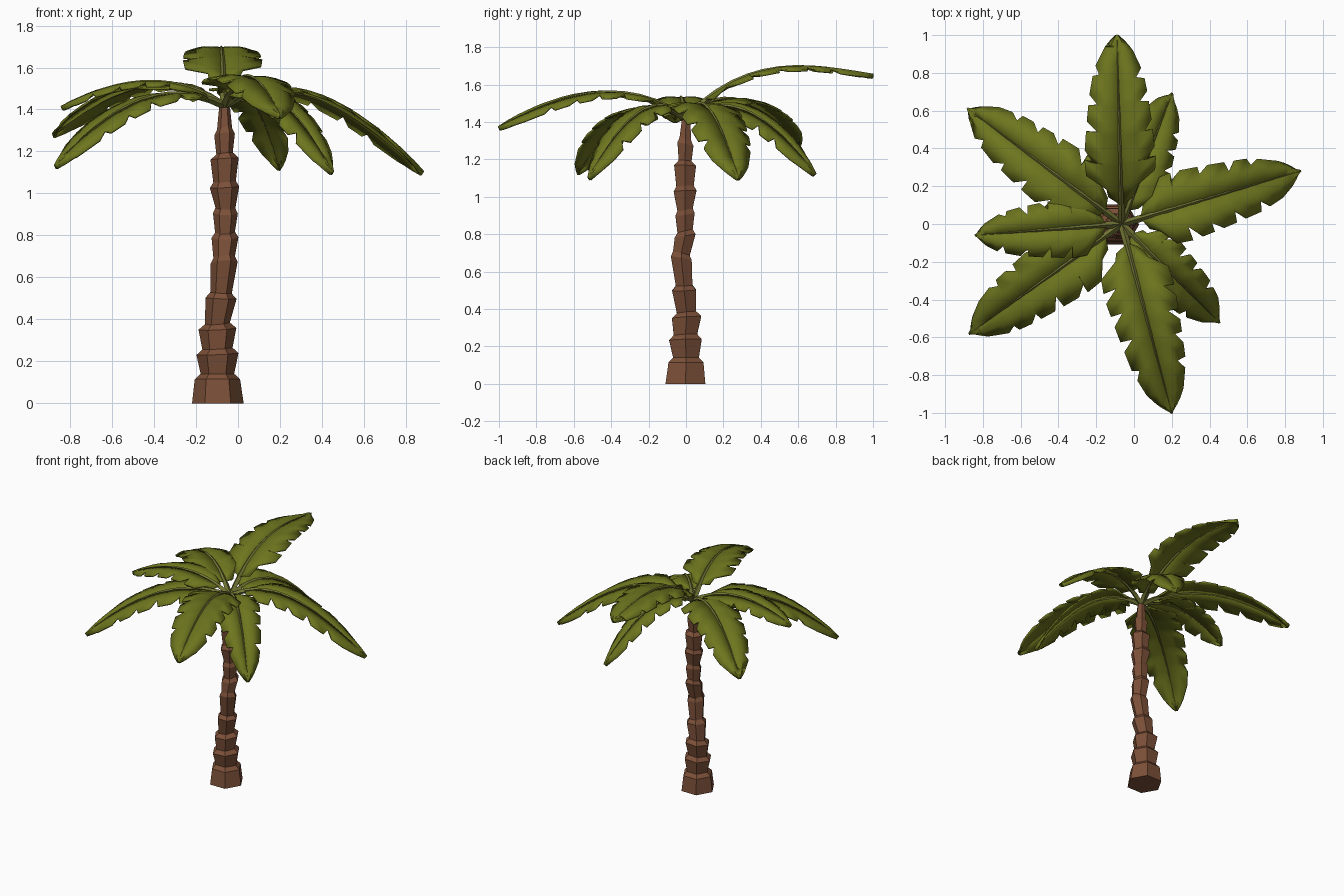
import bpy, bmesh, math, random
from mathutils import Vector

if "Cube" in bpy.data.objects:
    bpy.data.objects.remove(bpy.data.objects["Cube"])

random.seed(4)


def material(name, rgb):
    m = bpy.data.materials.new(name)
    m.diffuse_color = (*rgb, 1)
    m.use_nodes = True
    m.node_tree.nodes["Principled BSDF"].inputs["Base Color"].default_value = m.diffuse_color
    return m


BARK = material("bark brown", (0.20, 0.08, 0.04))
LEAF = material("leaf green", (0.155, 0.18, 0.013))
RIB = material("midrib olive", (0.17, 0.18, 0.035))


def make_object(name, bm, mat):
    bmesh.ops.recalc_face_normals(bm, faces=bm.faces)
    me = bpy.data.meshes.new(name)
    bm.to_mesh(me)
    bm.free()
    me.materials.append(mat)
    ob = bpy.data.objects.new(name, me)
    bpy.context.collection.objects.link(ob)
    return ob


def skin(bm, rings, closed=True):
    """Join successive rows of points with quads."""
    rows = [[bm.verts.new(p) for p in r] for r in rings]
    n = len(rows[0])
    for a, b in zip(rows, rows[1:]):
        for i in range(n if closed else n - 1):
            j = (i + 1) % n
            bm.faces.new((a[i], a[j], b[j], b[i]))
    return rows


# Trunk: stacked six-sided segments, each flaring up to a collar (z, cx, cy, radius)
collars = [(0.115, -.098, 0, .108), (0.235, -.098, -.003, .100), (0.355, -.098, .003, .090),
           (0.50, -.081, -.01, .074), (0.67, -.066, -.025, .064), (0.79, -.062, -.005, .064),
           (0.905, -.06, -.005, .059), (1.03, -.064, -.005, .070), (1.165, -.064, -.005, .067),
           (1.28, -.064, -.003, .049)]


def hexagon(z, cx, cy, r, tilt=0.0, phase=0.0):
    pts = []
    for k in range(6):
        a = k * math.pi / 3
        pts.append((cx + r * math.cos(a), cy + r * math.sin(a), z + tilt * math.cos(a - phase)))
    return pts


rings = [hexagon(0, -.096, -.003, .123)]
for i, (z, cx, cy, r) in enumerate(collars):
    tilt, phase = (random.uniform(.003, .014), random.uniform(0, 6.28)) if i else (0, 0)
    nxt = collars[i + 1][3] if i + 1 < len(collars) else .045
    rings.append(hexagon(z, cx, cy, r, tilt, phase))
    rings.append(hexagon(z + .026, cx, cy, min(r, nxt) * .8, tilt, phase))
rings.append(hexagon(1.41, -.064, 0, .026))
bm = bmesh.new()
rows = skin(bm, rings)
bm.faces.new(rows[0])
bm.faces.new(rows[-1])
make_object("trunk", bm, BARK)

# Fronds: (name, tip x, tip y, heights at 1/3, 2/3 and the tip, width scale, roll)
CROWN = Vector((-.065, 0, 1.415))
fronds = [("back", -.09, 1.0, (1.645, 1.692, 1.65), 1.05, 0),
          ("back_right", .20, .69, (1.48, 1.37, 1.12), .88, -.2),
          ("right", .88, .28, (1.49, 1.355, 1.10), 1.05, .06),
          ("front_right", .45, -.52, (1.48, 1.36, 1.10), .88, 0),
          ("front", .20, -1.0, (1.55, 1.515, 1.37), 1.05, .05),
          ("front_left", -.87, -.58, (1.47, 1.37, 1.13), 1.05, 0),
          ("left", -.84, -.06, (1.52, 1.51, 1.41), .88, 0),
          ("back_left", -.88, .61, (1.52, 1.46, 1.28), 1.05, 0)]

WIDTH = [(0, 0), (.1, .02), (.16, .09), (.25, .172), (.35, .180), (.55, .162),
         (.75, .138), (.88, .10), (.95, .056), (1, .004)]


def half_width(s):
    for (a, wa), (b, wb) in zip(WIDTH, WIDTH[1:]):
        if s <= b:
            return wa + (wb - wa) * (s - a) / (b - a)
    return WIDTH[-1][1]


for name, tx, ty, hs, scale, roll in fronds:
    reach = Vector((tx, ty, 0)) - Vector((CROWN.x, CROWN.y, 0))
    side = Vector((reach.y, -reach.x, 0)).normalized()

    def mid(t):
        # cubic through the crown and the three given heights
        u = 3 * t
        z = (-CROWN.z * (u-1)*(u-2)*(u-3)/6 + hs[0] * u*(u-2)*(u-3)/2
             - hs[1] * u*(u-1)*(u-3)/2 + hs[2] * u*(u-1)*(u-2)/6)
        return Vector((CROWN.x + reach.x * t, CROWN.y + reach.y * t, z))

    def frame(t):
        tangent = (mid(t + .01) - mid(t - .01)).normalized()
        up = side.cross(tangent).normalized()
        return side * math.cos(roll) + up * math.sin(roll), up * math.cos(roll) - side * math.sin(roll)

    # blade: one torn half at a time, lobes split by slanted notches
    bm = bmesh.new()
    for sgn in (1, -1):
        stations = [(.10, 1)]
        s = .19 + random.uniform(-.02, .02)
        while s < .84:
            step = random.uniform(.125, .165)
            stations += [(s, random.uniform(.6, .78)), (s + .045, 1), (s + step - .012, 1)]
            s += step
        stations += [(.94, .97), (.97, 1), (1, 1)]
        strip = []
        for s, depth in stations:
            row = []
            for f in (0, .5, 1):
                # only the outer edge is notched; the inner column stays even
                g = f * depth if f == 1 else f
                t = min(1, s + .04 * f * (1 - s) * (1 if depth == 1 else .3))
                across, up = frame(t)
                sag = .03 * g - .048 * g * g
                row.append(mid(t) + across * sgn * g * scale * half_width(t) + up * sag)
            strip.append(row)
        skin(bm, strip, closed=False)
    bmesh.ops.remove_doubles(bm, verts=bm.verts, dist=.0005)
    blade = make_object(name + "_frond_blade", bm, LEAF)
    mod = blade.modifiers.new("thickness", 'SOLIDIFY')
    mod.thickness = .011
    mod.offset = 0
    bpy.ops.object.select_all(action='DESELECT')
    blade.select_set(True)
    bpy.context.view_layer.objects.active = blade
    bpy.ops.object.shade_smooth_by_angle(angle=math.radians(45))

    # midrib: tapered four-sided stalk along the frond
    rings = []
    for k in range(13):
        t = k / 12
        across, up = frame(t)
        r = .014 * (1 - t) + .006
        c = mid(t)
        rings.append([c + across * r, c + up * r, c - across * r, c - up * r * .8])
    bm = bmesh.new()
    rows = skin(bm, rings)
    bm.faces.new(rows[0])
    bm.faces.new(rows[-1])
    make_object(name + "_frond_midrib", bm, RIB)
